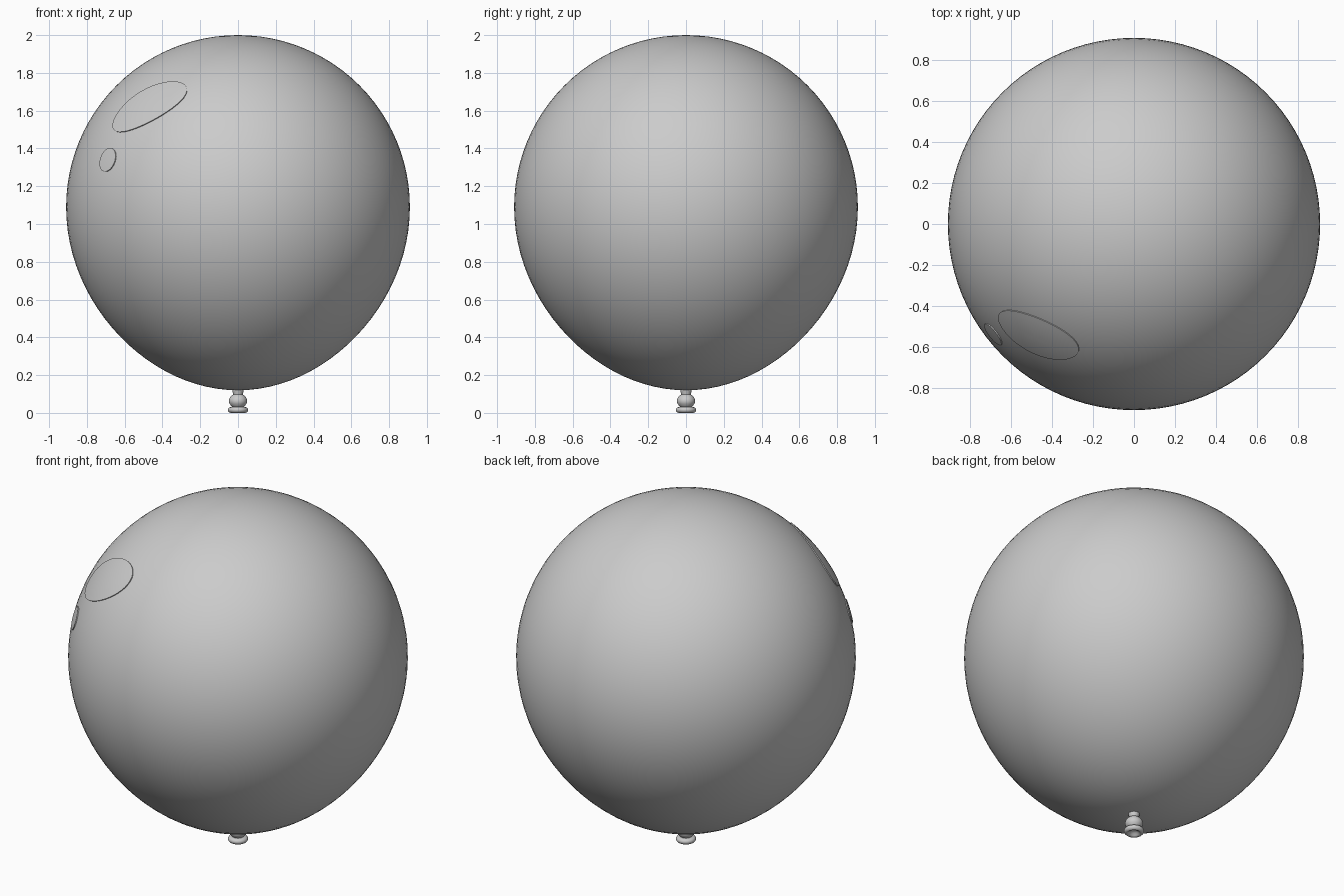
import bpy, bmesh
from math import sin, cos, pi
from mathutils import Vector

if "Cube" in bpy.data.objects:
    bpy.data.objects.remove(bpy.data.objects["Cube"])

R, ZC = 0.91, 1.09          # widest radius and its height


def finish(name, bm, angle=50):
    bmesh.ops.recalc_face_normals(bm, faces=bm.faces)
    me = bpy.data.meshes.new(name)
    bm.to_mesh(me)
    bm.free()
    ob = bpy.data.objects.new(name, me)
    bpy.context.collection.objects.link(ob)
    bpy.ops.object.select_all(action='DESELECT')
    ob.select_set(True)
    bpy.context.view_layer.objects.active = ob
    bpy.ops.object.shade_smooth_by_angle(angle=angle * pi / 180)
    return ob


def lathe(name, profile, seg=64):
    bm = bmesh.new()
    vs = [bm.verts.new((r, 0, z)) for r, z in profile]
    edges = [bm.edges.new(p) for p in zip(vs, vs[1:])]
    bmesh.ops.spin(bm, geom=vs + edges, cent=(0, 0, 0), axis=(0, 0, 1),
                   angle=2 * pi, steps=seg, use_duplicate=False)
    bmesh.ops.remove_doubles(bm, verts=bm.verts, dist=1e-5)
    return finish(name, bm)


def highlight(name, centre, along, a, b, bend=0.0, lift=0.005, seg=40, rings=6):
    """Thin oval shine patch wrapped onto the upper, spherical part."""
    c = Vector(centre).normalized()
    u = Vector(along)
    u = (u - c * u.dot(c)).normalized()
    v = c.cross(u)
    bm = bmesh.new()

    def point(t, k, r):
        x, y = a * k * cos(t), b * k * sin(t)
        y += bend * (x / a) ** 2
        return bm.verts.new((c * R + u * x + v * y).normalized() * r + Vector((0, 0, ZC)))

    loops = [[point(2 * pi * i / seg, j / rings, R + lift) for i in range(seg)]
             for j in range(1, rings + 1)]
    loops.append([point(2 * pi * i / seg, 1.0, R - 0.004) for i in range(seg)])
    top = point(0, 0, R + lift)
    for i in range(seg):
        n = (i + 1) % seg
        bm.faces.new((top, loops[0][i], loops[0][n]))
        for p, q in zip(loops, loops[1:]):
            bm.faces.new((p[i], q[i], q[n], p[n]))
    return finish(name, bm)


# Inflated body: round above, slightly longer and tapered below
body = []
N = 48
for i in range(N + 1):
    t = pi * i / N
    h, r = cos(t), R * sin(t)
    if h >= 0:
        body.append((r, ZC + R * h))
    else:
        body.append((r * (1 - 0.06 * h * h), ZC + 0.97 * h))
lathe("balloon_body", body, 96)

# Tied neck and bulging knot
lathe("knot", [(0, 0.135), (0.032, 0.128), (0.028, 0.11), (0.025, 0.098),
               (0.036, 0.09), (0.045, 0.078), (0.049, 0.063), (0.045, 0.048),
               (0.035, 0.036), (0.028, 0.028), (0, 0.026)], 32)

# Rolled lip below the knot, open underneath
lathe("rolled_lip", [(0, 0.03), (0.036, 0.032), (0.048, 0.028), (0.054, 0.019),
                     (0.053, 0.01), (0.046, 0.002), (0.038, 0.0),
                     (0.029, 0.006), (0.022, 0.016), (0, 0.022)], 32)

# Shine patches on the upper left of the front
highlight("large_shine", (-0.48, -0.55, 0.54), (0.38, -0.13, 0.18), 0.24, 0.13)
highlight("small_shine", (-0.69, -0.54, 0.25), (0.6, -0.7, 0), 0.065, 0.065)
